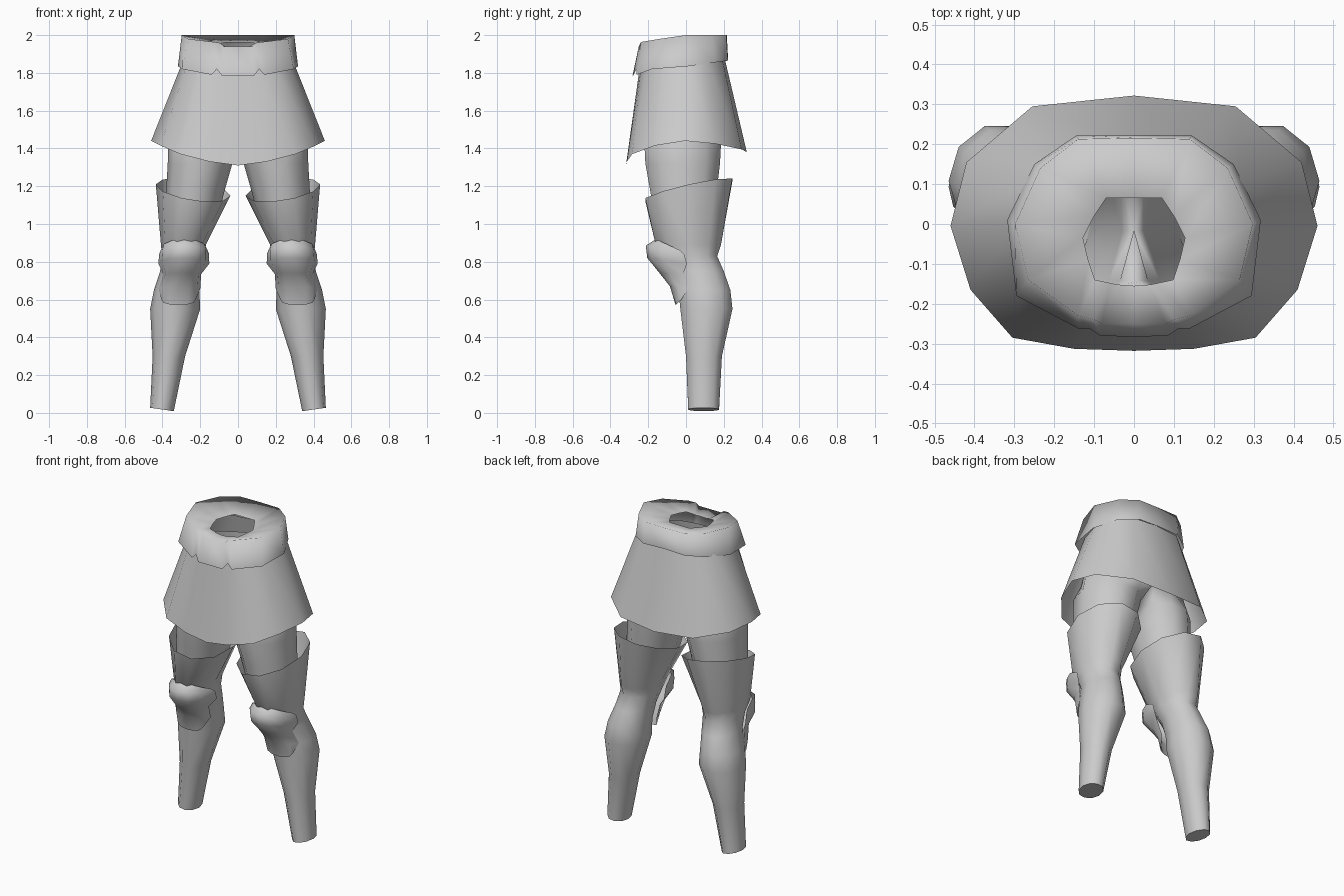
import bpy, bmesh, math

if "Cube" in bpy.data.objects:
    bpy.data.objects.remove(bpy.data.objects["Cube"])

grey = bpy.data.materials.new("light_grey")
grey.diffuse_color = (0.6, 0.6, 0.6, 1)
grey.use_nodes = True
grey.node_tree.nodes["Principled BSDF"].inputs["Base Color"].default_value = grey.diffuse_color


def loft(name, rows, closed=True, cap_end=False, mirror=False, sharp=math.pi):
    """Skin rows of points listed from the top down, counter-clockwise."""
    bm = bmesh.new()
    vs = [[bm.verts.new(p) for p in row] for row in rows]
    n = len(rows[0])
    for a, b in zip(vs, vs[1:]):
        for i in range(n if closed else n - 1):
            j = (i + 1) % n
            bm.faces.new((a[i], b[i], b[j], a[j]))
    if cap_end:
        bm.faces.new(vs[-1][::-1])
    if mirror:
        # drop the wall lying on the centre plane
        inner = [f for f in bm.faces if all(abs(v.co.x) < 1e-4 for v in f.verts)]
        bmesh.ops.delete(bm, geom=inner, context='FACES')
        bmesh.ops.remove_doubles(bm, verts=bm.verts, dist=1e-4)
    for f in bm.faces:
        f.smooth = True
    me = bpy.data.meshes.new(name)
    bm.to_mesh(me)
    bm.free()
    me.set_sharp_from_angle(angle=sharp)
    me.materials.append(grey)
    ob = bpy.data.objects.new(name, me)
    bpy.context.collection.objects.link(ob)
    if mirror:
        ob.modifiers.new("mirror", 'MIRROR').use_axis[0] = True
    return ob


def full(half):
    """Complete a right-hand half outline, front centre to back centre."""
    return half + [(-x, y, z) for x, y, z in half[-2:0:-1]]


def ring(x0, x1, y0, y1, z, tilt_y=0, tilt_x=0, n=10):
    """Rounded ring inside a box, optionally tilted, kept on the +x side."""
    top = max(math.sin(2 * math.pi * i / n) for i in range(n))
    pts = []
    for i in range(n):
        a = 2 * math.pi * i / n
        c, s = math.cos(a), math.sin(a) / top
        x = (x0 + x1) / 2 + c * (x1 - x0) / 2
        y = (y0 + y1) / 2 + s * (y1 - y0) / 2
        pts.append((max(x, 0), y, z + tilt_y * s + tilt_x * c))
    return pts


# Belt: sunken top with a central opening, notched front flap
hole = [(0, -.155, 1.93), (.04, -.152, 1.93), (.06, -.148, 1.935),
        (.098, -.14, 1.94), (.115, -.09, 1.945), (.128, -.035, 1.95),
        (.1, .02, 1.955), (.07, .065, 1.96), (0, .065, 1.96)]
rim = [(0, -.25, 1.94), (.08, -.25, 1.94), (.1, -.24, 1.96),
       (.14, -.23, 1.965), (.265, -.14, 1.98), (.298, 0, 2.0),
       (.235, .14, 2.0), (.14, .213, 2.0), (0, .216, 2.0)]
hem = [(0, -.283, 1.787), (.085, -.28, 1.785), (.112, -.262, 1.82),
       (.14, -.262, 1.79), (.295, -.18, 1.82), (.318, .01, 1.835),
       (.25, .15, 1.855), (.145, .222, 1.865), (0, .223, 1.87)]
loft("belt", [full(hole), full(rim), full(hem)])

# Skirt: flared, open at the bottom, lower at front and back
waist = [(0, -.245), (.1, -.237), (.2, -.21), (.27, -.12),
         (.293, 0), (.265, .11), (.16, .19), (0, .203)]
flare = [(0, -.318, 1.31), (.15, -.313, 1.33), (.305, -.285, 1.37),
         (.41, -.165, 1.415), (.46, -.005, 1.44), (.42, .155, 1.425),
         (.255, .295, 1.395), (0, .322, 1.38)]
loft("skirt", [full([(x, y, 1.86 + .12 * y) for x, y in waist]), full(flare)])

# Hips and thighs: two legs joined at the crotch
loft("hips_and_thighs", [
    ring(-.27, .27, -.2, .18, 1.8),
    ring(-.35, .35, -.22, .19, 1.52),
    ring(.0, .37, -.22, .185, 1.42),
    ring(.03, .372, -.215, .18, 1.32),
    ring(.07, .38, -.19, .163, 1.18),
    ring(.11, .385, -.165, .15, 1.02)], mirror=True)

# Lower legs: open thigh cuff, knee, calf and ankle
loft("lower_legs", [
    ring(.04, .435, -.215, .245, 1.18, .052, .03),
    ring(.17, .408, -.16, .185, .89),
    ring(.178, .402, -.1, .165, .83),
    ring(.195, .412, -.06, .2, .75),
    ring(.205, .445, -.04, .235, .65),
    ring(.2, .465, -.03, .246, .55),
    ring(.28, .452, 0, .19, .3),
    ring(.34, .465, .012, .175, .018, 0, .009)],
    cap_end=True, mirror=True, sharp=math.radians(60))


# Knee guards: curved shields, pinched below the knee
def arc(zf, zs, cx, hw, yf, ys, n=6):
    pts = []
    for i in range(n + 1):
        a = math.pi * i / n
        s = math.sin(a) ** .8
        pts.append((cx - hw * math.cos(a), ys + (yf - ys) * s, zs + (zf - zs) * s))
    return pts


loft("knee_guards", [
    arc(.92, .86, .285, .125, -.16, -.03),
    arc(.885, .84, .285, .132, -.213, -.01),
    arc(.82, .79, .287, .135, -.205, .005),
    arc(.74, .735, .295, .1, -.14, -.015),
    arc(.67, .655, .31, .11, -.085, .012),
    arc(.57, .60, .315, .09, -.055, -.025)], closed=False, mirror=True)
